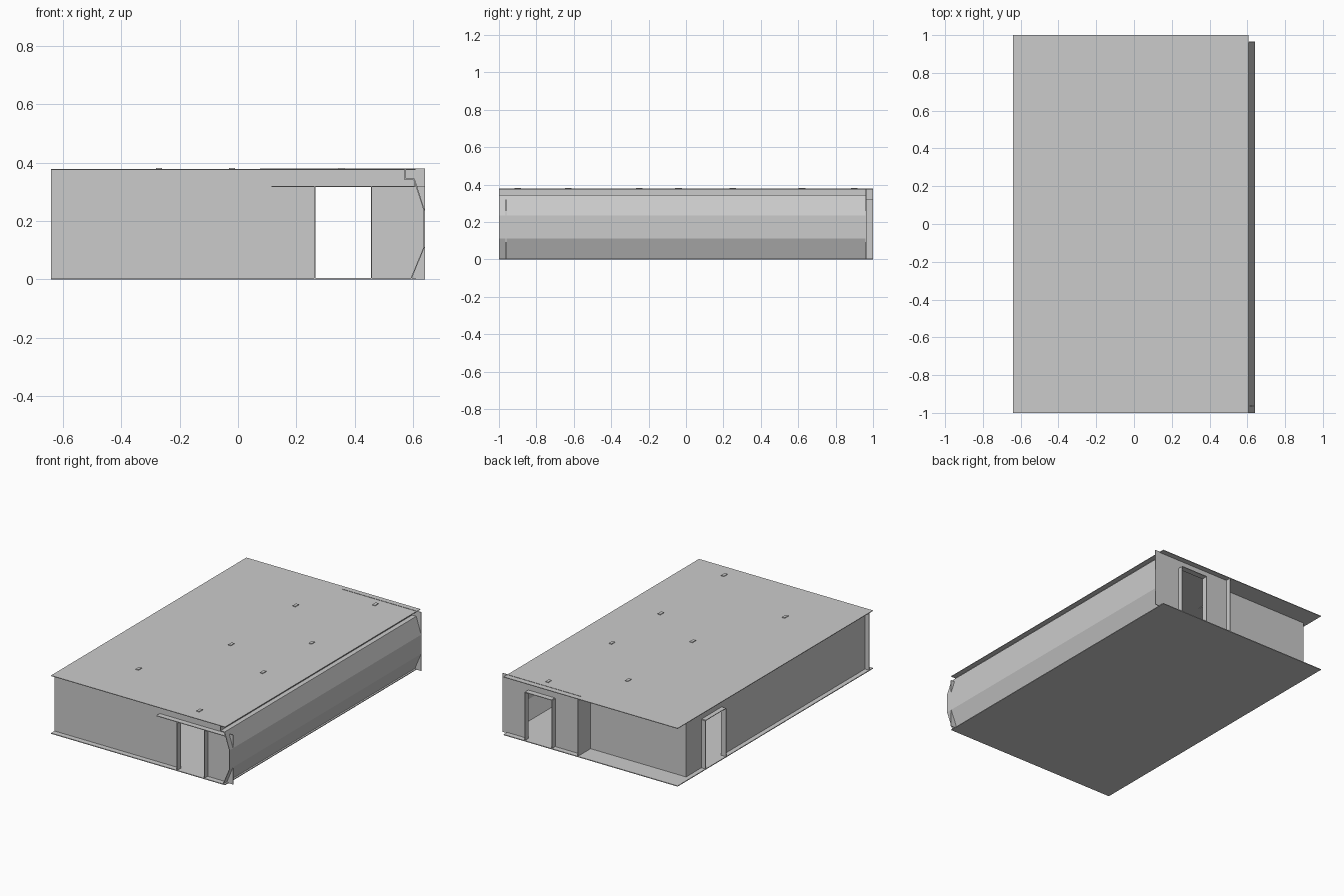
import bpy, bmesh
from mathutils import Vector

if "Cube" in bpy.data.objects:
    bpy.data.objects.remove(bpy.data.objects["Cube"])

T = 0.004  # sheet thickness
H = 0.378  # roof level

grey = bpy.data.materials.new("plain_grey")
grey.diffuse_color = (0.6, 0.6, 0.6, 1)
grey.use_nodes = True
grey.node_tree.nodes["Principled BSDF"].inputs["Base Color"].default_value = grey.diffuse_color


def finish(name, bm):
    bmesh.ops.recalc_face_normals(bm, faces=bm.faces)
    me = bpy.data.meshes.new(name)
    bm.to_mesh(me)
    bm.free()
    me.materials.append(grey)
    ob = bpy.data.objects.new(name, me)
    bpy.context.collection.objects.link(ob)
    return ob


def prism(name, pts, push):
    """Extrude a flat outline of 3D points along a vector."""
    bm = bmesh.new()
    f = bm.faces.new([bm.verts.new(p) for p in pts])
    r = bmesh.ops.extrude_face_region(bm, geom=[f], use_keep_orig=True)
    bmesh.ops.translate(bm, vec=Vector(push),
                        verts=[v for v in r["geom"] if isinstance(v, bmesh.types.BMVert)])
    return finish(name, bm)


def box(name, x0, x1, y0, y1, z0, z1):
    return prism(name, [(x0, y0, z0), (x1, y0, z0), (x1, y1, z0), (x0, y1, z0)], (0, 0, z1 - z0))


def door_outline(a0, a1, d0, d1, top, upper):
    """Wall outline with a doorway; upper is the list of top-edge points, right to left."""
    return [(a0, 0), (d0, 0), (d0, top), (d1, top), (d1, 0), (a1, 0)] + upper


# Floor and roof slabs
box("floor", -0.64, 0.607, -1, 1, 0, 0.005)
box("roof", -0.64, 0.607, -1, 1, H - T, H)

# Front wall with doorway and stepped top corner
DX0, DX1, DT = 0.265, 0.455, 0.316
front = door_outline(-0.64, 0.64, DX0, DX1, DT,
                     [(0.64, 0.32), (0.605, 0.32), (0.605, 0.345), (0.575, 0.345), (0.575, H), (-0.64, H)])
prism("front_wall", [(x, -0.965, z) for x, z in front], (0, T, 0))
box("front_ledge", 0.115, 0.605, -1, -0.965, DT, DT + T)

# Back wall with doorway, up to the recess
back = door_outline(0.075, 0.64, DX0, DX1, DT, [(0.64, 0.38), (0.075, 0.38)])
prism("back_wall", [(x, 0.965, z) for x, z in back], (0, -T, 0))
box("back_door_header", DX0, DX1, 0.965, 1, DT, DT + T)
box("recess_side", 0.075, 0.075 + T, 0.87, 1, 0, H)
box("recess_wall", -0.61, 0.075, 0.87 - T, 0.87, 0, H)

# Left wall with doorway
left = door_outline(-0.965, 0.87, 0.505, 0.71, DT, [(0.87, H), (-0.965, H)])
prism("left_wall", [(-0.61, y, z) for y, z in left], (T, 0, 0))
box("left_door_header", -0.64, -0.61, 0.505, 0.71, DT, DT + T)

# Door jambs standing out from the walls
for label, y0, y1 in (("front", -1, -0.965), ("back", 0.965, 1)):
    for x in (DX0 - T, DX1):
        box(label + "_door_jamb", x, x + T, y0, y1, 0, DT)
for y in (0.505 - T, 0.71):
    box("left_door_jamb", -0.64, -0.61, y, y + T, 0, DT)

# Faceted outer side wall with a stepped eave
side = [(0.575, H), (0.575, 0.345), (0.605, 0.345), (0.64, 0.235), (0.64, 0.112), (0.595, 0.003)]
inner = [(x - T, z - (T if 0 < i < 3 else 0)) for i, (x, z) in enumerate(side)]
prism("bulged_side_wall", [(x, -1, z) for x, z in side + inner[::-1]], (0, 1.965, 0))

# Small ceiling lights poking through the roof
for x, y in ((0.355, -0.9), (0.355, -0.25), (0.355, 0.25), (0.355, 0.9),
             (-0.27, -0.63), (-0.02, -0.04), (-0.02, 0.62)):
    box("ceiling_light", x - 0.01, x + 0.01, y - 0.018, y + 0.018, H - 0.008, 0.382)
